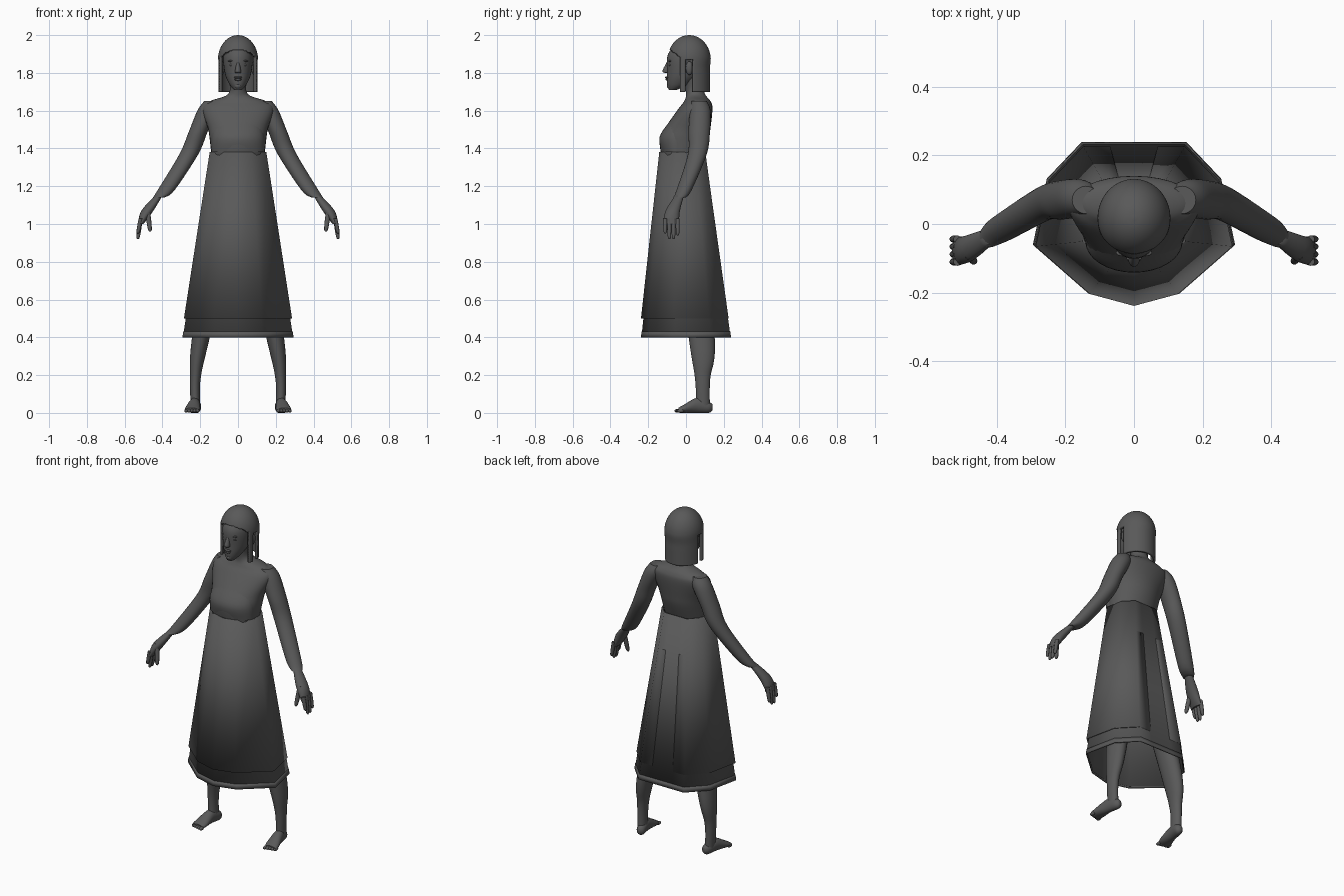
import bpy, bmesh, math
from mathutils import Vector

if "Cube" in bpy.data.objects:
    bpy.data.objects.remove(bpy.data.objects["Cube"], do_unlink=True)

charcoal = (0.1, 0.1, 0.1, 1)
grey = bpy.data.materials.new("charcoal_grey")
grey.use_nodes = True
grey.diffuse_color = charcoal
shader = grey.node_tree.nodes["Principled BSDF"]
shader.inputs["Base Color"].default_value = charcoal
shader.inputs["Roughness"].default_value = 0.9


def finish(name, bm, angle=50, thickness=0):
    """Turn the bmesh into a shaded object, with optional cloth thickness."""
    bmesh.ops.recalc_face_normals(bm, faces=bm.faces)
    mesh = bpy.data.meshes.new(name)
    bm.to_mesh(mesh)
    bm.free()
    mesh.materials.append(grey)
    obj = bpy.data.objects.new(name, mesh)
    bpy.context.collection.objects.link(obj)
    if thickness:
        solid = obj.modifiers.new("thickness", "SOLIDIFY")
        solid.thickness = thickness
        solid.offset = -1
    bpy.ops.object.select_all(action="DESELECT")
    obj.select_set(True)
    bpy.context.view_layer.objects.active = obj
    bpy.ops.object.shade_smooth_by_angle(angle=math.radians(angle))


def spline(before, start, end, after, t):
    """Catmull-Rom value between start and end."""
    slope_in, slope_out = (end - before) / 2, (after - start) / 2
    rise = end - start
    bend = 3 * rise - 2 * slope_in - slope_out
    twist = slope_in + slope_out - 2 * rise
    return start + t * (slope_in + t * (bend + t * twist))


def smooth_rows(rows, steps):
    padded = [rows[0], *rows, rows[-1]]
    result = []
    for group in zip(padded, padded[1:], padded[2:], padded[3:]):
        for k in range(steps):
            result.append([spline(*values, k / steps) for values in zip(*group)])
    return result + [rows[-1]]


def loft(name, rows, sides=24, steps=5, along="z", mirror=1, keep=None, thickness=0):
    """Skin ellipses (x, y, z, half width, half depth) stacked along z or y."""
    bm = bmesh.new()
    rings = []
    for x, y, z, width, depth in smooth_rows(rows, steps):
        ring = []
        for i in range(sides):
            turn = math.tau * i / sides
            across, out = width * math.cos(turn), depth * math.sin(turn)
            place = (x + across, y + out, z) if along == "z" else (x + across, y, z + out)
            ring.append(bm.verts.new((mirror * place[0], place[1], place[2])))
        rings.append(ring)
    for lower, upper in zip(rings, rings[1:]):
        for i in range(sides):
            j = (i + 1) % sides
            quad = (lower[i], lower[j], upper[j], upper[i])
            centre = sum((v.co for v in quad), Vector()) / len(quad)
            if keep is None or keep(centre):
                bm.faces.new(quad)
    bm.faces.new(rings[-1])
    if keep is None:
        bm.faces.new(rings[0])
    loose = [v for v in bm.verts if not v.link_faces]
    bmesh.ops.delete(bm, geom=loose, context="VERTS")
    finish(name, bm, thickness=thickness)


def centred(rows):
    return [(0, *row) for row in rows]


def ball(name, centre, radii):
    bm = bmesh.new()
    bmesh.ops.create_uvsphere(bm, u_segments=16, v_segments=10, radius=1)
    bmesh.ops.scale(bm, vec=radii, verts=bm.verts)
    bmesh.ops.translate(bm, vec=centre, verts=bm.verts)
    finish(name, bm)


def finger(name, base, tip, radius, mirror):
    """Tapered digit with a rounded end."""
    base, tip = Vector(base), Vector(tip)
    rows = [(*base.lerp(tip, t), radius * size, radius * size)
            for t, size in ((0, 1), (.5, 1), (.9, .8), (1, .3))]
    loft(name, rows, sides=10, steps=3, mirror=mirror)


# Skirts share one half outline and a straight flare
hem, waist = .41, 1.38
half_plan = [(0, -.235), (.13, -.2), (.29, -.06), (.25, .13), (.15, .235), (.07, .235)]
# The loop starts at the back, so an open skirt leaves the back panel free
plan = [(-x, y) for x, y in reversed(half_plan[1:])] + half_plan


def skirt(name, bottom, top, grow=1, forward=0, closed=True, thickness=.006):
    bm = bmesh.new()
    rows = []
    for z in (bottom, top):
        flare = 1 - (z - hem) / (waist - hem) / 2
        shift = -forward - (1 - flare) * .03
        rows.append([bm.verts.new((x * flare * grow, y * flare * grow + shift, z))
                     for x, y in plan])
    low, high = rows
    for i in range(len(plan) if closed else len(plan) - 1):
        j = (i + 1) % len(plan)
        bm.faces.new((low[i], low[j], high[j], high[i]))
    finish(name, bm, 35, thickness)


skirt("underskirt", hem, waist)
skirt("hem_band", hem - .01, hem + .02, grow=1.01)
skirt("overskirt", .5, waist, grow=1.035, forward=.005, closed=False)

# Torso and neck
loft("bodice", centred([
    (-.02, 1.36, .14, .11), (-.01, 1.45, .15, .13), (.01, 1.51, .16, .12),
    (.05, 1.61, .19, .09), (.06, 1.65, .15, .07), (.05, 1.69, .05, .05),
    (.03, 1.78, .05, .045)]), sides=32)
loft("bodice_front", centred([
    (-.05, waist, .14, .08), (-.05, 1.46, .14, .09), (-.03, 1.54, .12, .06)]), sides=32)

# Head
loft("head", centred([
    (-.07, 1.71, .02, .02), (-.04, 1.74, .045, .06), (-.01, 1.8, .07, .09),
    (0, 1.9, .075, .095), (.01, 1.97, .03, .04)]), sides=32)


def hair_cover(p):
    """Leave the face and the ears free of hair."""
    face = p.y < -.03 and p.z < 1.86 - p.y * .75
    ear_gap = 0 < p.y < .035 and p.z < 1.87
    return not (face or ear_gap)


# Bobbed hair: straight sides under a round dome
crown = 1.87
hair_rows = [(.015, 1.7 + (crown - 1.7) * k / 4, .106, .112) for k in range(4)]
for k in range(9):
    rise = math.pi / 2 * k / 8.2
    hair_rows.append((.017, crown + .13 * math.sin(rise),
                      .106 * math.cos(rise), .114 * math.cos(rise)))
loft("hair", centred(hair_rows), sides=72, steps=5, keep=hair_cover, thickness=.014)

# Nose, mouth and chin
loft("nose", centred([(-.1, 1.8, .015, .01), (-.105, 1.81, .016, .02),
                      (-.09, 1.86, .007, .01)]), sides=12)
ball("upper_lip", (0, -.1, 1.776), (.022, .011, .006))
ball("lower_lip", (0, -.098, 1.765), (.018, .011, .007))
ball("chin", (0, -.085, 1.73), (.02, .017, .015))

for label, side in (("left", 1), ("right", -1)):
    # Eyes, brows and ears
    ball(label + "_eye", (side * .032, -.083, 1.842), (.014, .01, .007))
    ball(label + "_brow", (side * .033, -.084, 1.863), (.02, .01, .005))
    ball(label + "_ear", (side * .085, .018, 1.825), (.014, .02, .036))

    # Sleeved arm
    loft(label + "_arm", [
        (.14, .07, 1.65, .04, .04), (.16, .075, 1.6, .055, .055),
        (.21, .07, 1.49, .05, .057), (.26, .06, 1.37, .05, .05),
        (.38, -.01, 1.18, .045, .04), (.42, -.035, 1.14, .03, .033)], mirror=side)

    # Hand
    loft(label + "_palm", [
        (.42, -.035, 1.15, .02, .024), (.48, -.07, 1.07, .032, .038),
        (.515, -.08, 1, .015, .042)], sides=16, mirror=side)
    for k, tip in enumerate((.95, .92, .92, .94)):
        y = -.11 + k * .022
        finger(f"{label}_finger_{k + 1}", (.515, y, 1.03), (.53, y, tip), .011, side)
    finger(label + "_thumb", (.48, -.09, 1.08), (.465, -.11, .96), .013, side)

    # Leg, running up inside the skirt
    loft(label + "_leg", [
        (.226, .09, .04, .025, .036), (.226, .088, .18, .028, .04),
        (.2, .085, .38, .046, .068), (.09, .02, .95, .075, .08)], steps=8, mirror=side)

    # Bare foot with toes
    loft(label + "_foot", [
        (.22, .14, .03, .01, .015), (.22, .12, .03, .025, .03),
        (.23, .06, .04, .03, .04), (.24, -.01, .022, .04, .022),
        (.245, -.04, .014, .036, .013)], sides=20, along="y", mirror=side)
    for k in range(5):
        toe = Vector((side * (.214 + k * .015), k * .004 - .044, .011))
        ball(f"{label}_toe_{k + 1}", toe, (.01, .018, .01))
